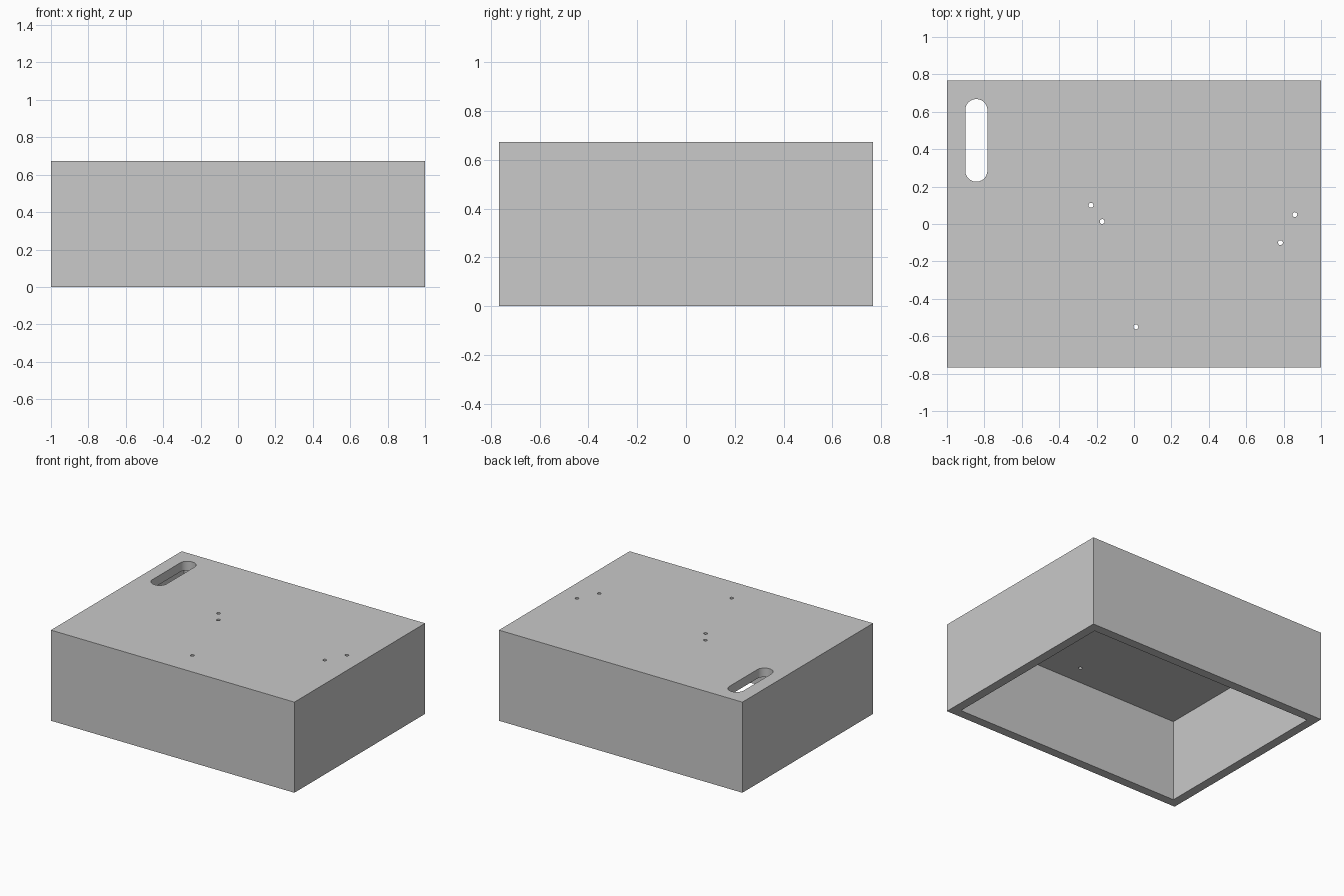
import bpy, bmesh
from math import pi
from mathutils import Matrix, Vector

default = bpy.data.objects.get("Cube")
if default:
    bpy.data.objects.remove(default, do_unlink=True)

WIDTH, DEPTH, HEIGHT, WALL = 2.0, 1.533, 0.673, 0.067

grey = bpy.data.materials.new("plain grey")
grey.use_nodes = True
colour = (0.585, 0.585, 0.585, 1)
grey.diffuse_color = colour
grey.node_tree.nodes["Principled BSDF"].inputs["Base Color"].default_value = colour


def make_object(name, bm):
    mesh = bpy.data.meshes.new(name)
    bm.to_mesh(mesh)
    bm.free()
    mesh.materials.append(grey)
    obj = bpy.data.objects.new(name, mesh)
    bpy.context.collection.objects.link(obj)
    return obj


def add_box(name, size, centre):
    bm = bmesh.new()
    bmesh.ops.create_cube(bm, size=1)
    bmesh.ops.scale(bm, vec=size, verts=bm.verts)
    bmesh.ops.translate(bm, vec=centre, verts=bm.verts)
    return make_object(name, bm)


def add_slot_cutter(name, x, y, radius, stretch=0, segments=32):
    """Upright cylinder through the top panel, its halves pulled apart along y."""
    bm = bmesh.new()
    bmesh.ops.create_cone(bm, cap_ends=True, segments=segments, radius1=radius,
                          radius2=radius, depth=WALL * 3,
                          matrix=Matrix.Rotation(pi / segments, 4, "Z"))
    for v in bm.verts:
        v.co.y += stretch if v.co.y > 0 else -stretch
    bmesh.ops.translate(bm, vec=Vector((x, y, HEIGHT - WALL / 2)), verts=bm.verts)
    return make_object(name, bm)


def cut(target, cutter):
    mod = target.modifiers.new(cutter.name, "BOOLEAN")
    mod.operation, mod.solver, mod.object = "DIFFERENCE", "EXACT", cutter
    bpy.context.view_layer.objects.active = target
    bpy.ops.object.modifier_apply(modifier=mod.name)
    bpy.data.objects.remove(cutter, do_unlink=True)


# Open-bottomed box shell
box = add_box("box_shell", (WIDTH, DEPTH, HEIGHT), (0, 0, HEIGHT / 2))
cut(box, add_box("cavity_cutter", (WIDTH - 2 * WALL, DEPTH - 2 * WALL, HEIGHT),
                 (0, 0, HEIGHT / 2 - WALL)))

# Rounded hand slot in the top
cut(box, add_slot_cutter("slot_cutter", -0.843, 0.447, 0.059, stretch=0.162))

# Small drilled holes in the top
for x, y in [(-0.23, 0.10), (-0.17, 0.013), (0.86, 0.05), (0.783, -0.10), (0.01, -0.55)]:
    cut(box, add_slot_cutter("hole_cutter", x, y, 0.013, segments=24))

# Crisp flat panels with smooth hole walls
bpy.ops.object.select_all(action="DESELECT")
box.select_set(True)
bpy.context.view_layer.objects.active = box
bpy.ops.object.shade_smooth_by_angle()
